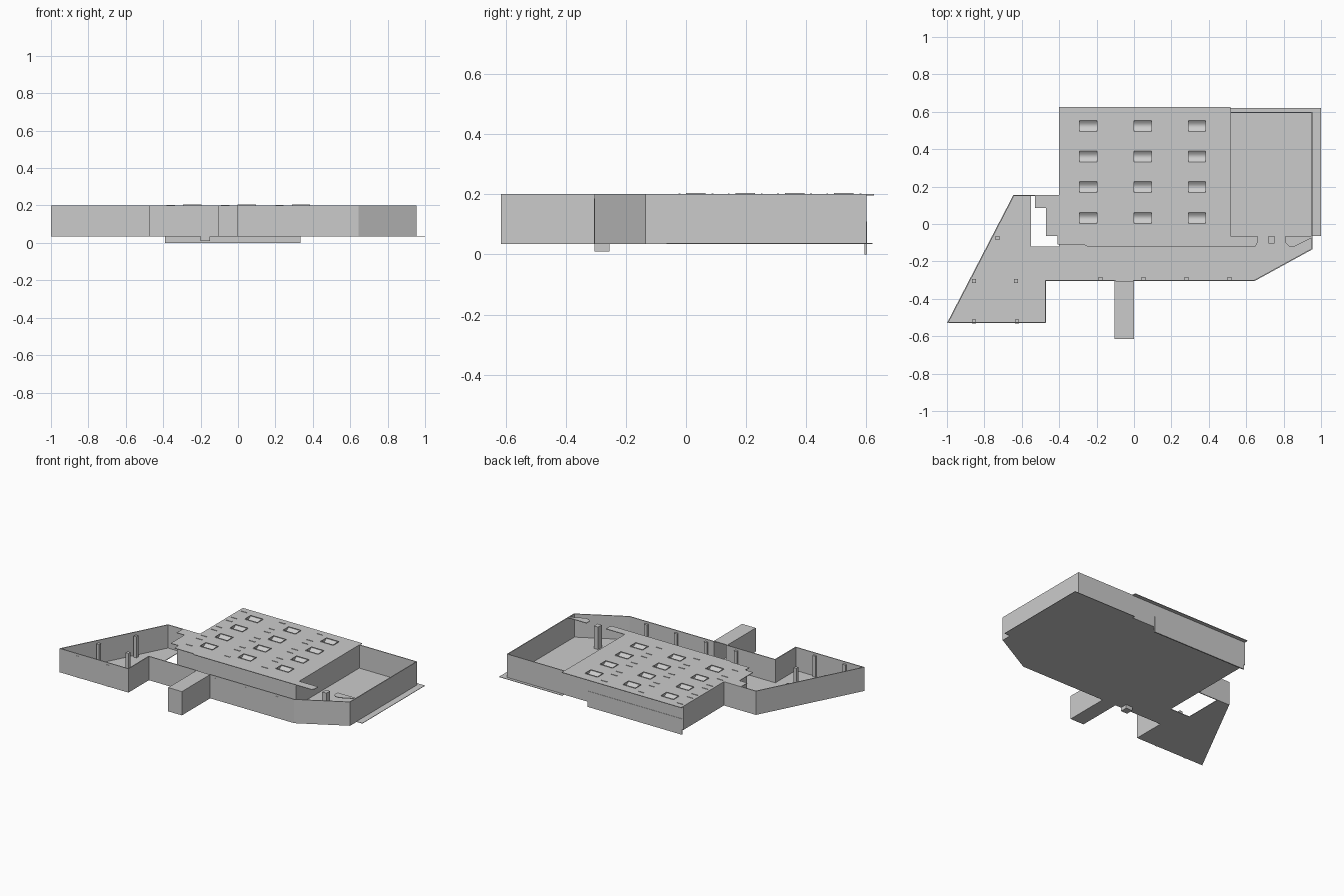
import bpy
import bmesh
import math

if "Cube" in bpy.data.objects:
    bpy.data.objects.remove(bpy.data.objects["Cube"], do_unlink=True)

BASE, TOP = 0.035, 0.2

grey = bpy.data.materials.new("light_grey")
grey.use_nodes = True
grey.diffuse_color = (0.6, 0.6, 0.6, 1)
grey.node_tree.nodes["Principled BSDF"].inputs["Base Color"].default_value = (0.6, 0.6, 0.6, 1)


def finish(name, bm):
    mesh = bpy.data.meshes.new(name)
    bm.to_mesh(mesh)
    bm.free()
    mesh.materials.append(grey)
    obj = bpy.data.objects.new(name, mesh)
    bpy.context.collection.objects.link(obj)
    return obj


def prism(name, points, low, high):
    """Solid upright slab over a counter-clockwise outline."""
    bm = bmesh.new()
    face = bm.faces.new([bm.verts.new((x, y, low)) for x, y in points])
    ext = bmesh.ops.extrude_face_region(bm, geom=[face])
    verts = [g for g in ext["geom"] if isinstance(g, bmesh.types.BMVert)]
    bmesh.ops.translate(bm, verts=verts, vec=(0, 0, high - low))
    bmesh.ops.recalc_face_normals(bm, faces=bm.faces)
    return finish(name, bm)


def box(name, x0, x1, y0, y1, z0, z1):
    return prism(name, [(x0, y0), (x1, y0), (x1, y1), (x0, y1)], z0, z1)


def wall(name, path, low=BASE, high=TOP, thick=0.006):
    """Thin upright wall along an open path, thickened inwards."""
    bm = bmesh.new()
    lower = [bm.verts.new((x, y, low)) for x, y in path]
    upper = [bm.verts.new((x, y, high)) for x, y in path]
    for i in range(len(path) - 1):
        bm.faces.new([lower[i], lower[i + 1], upper[i + 1], upper[i]])
    obj = finish(name, bm)
    mod = obj.modifiers.new("thickness", 'SOLIDIFY')
    mod.thickness = thick
    mod.offset = -1
    mod.use_even_offset = True
    return obj


# Outer shell: slanted wing, front stub, chamfered corner, right tray
outline = [(-0.645, 0.155), (-1, -0.53), (-0.47, -0.53), (-0.47, -0.305),
           (-0.105, -0.305), (-0.105, -0.615), (0, -0.615), (0, -0.305),
           (0.645, -0.305), (0.955, -0.135), (0.955, 0.6)]
wall("outer_wall", [(-0.4, 0.155)] + outline + [(0.515, 0.6)])

# Floor with an open notch behind the wing
prism("floor", outline + [(-0.4, 0.6), (-0.4, -0.12), (-0.55, -0.12), (-0.55, 0.155)],
      BASE, BASE + 0.004)
box("stub_lid", -0.105, 0, -0.615, -0.305, TOP - 0.004, TOP)

# Thin base flange around the tray
prism("base_flange", [(0.955, -0.065), (1, -0.065), (1, 0.62), (0.515, 0.62),
                      (0.515, 0.6), (0.955, 0.6)], BASE, BASE + 0.003)

# Walls of the raised block
wall("block_wall", [(0.515, -0.065), (0.515, 0.6), (-0.4, 0.6), (-0.4, -0.1),
                    (0.515, -0.1), (0.515, -0.065)])

# Top plate with stepped front edge
plate = prism("top_plate", [(-0.53, 0.155), (-0.53, 0.085), (-0.47, 0.085), (-0.47, -0.065),
                            (-0.41, -0.065), (-0.41, -0.11), (-0.27, -0.11), (-0.25, -0.12),
                            (0.65, -0.12), (0.66, -0.1), (0.66, -0.065), (0.515, -0.065),
                            (0.515, 0.625), (-0.4, 0.625), (-0.4, 0.155)], TOP - 0.004, TOP)

# Grid of scooped windows in the plate
KEY_W, KEY_D, SAG = 0.095, 0.062, 0.016
centres = [(x, y) for x in (-0.245, 0.047, 0.337) for y in (0.525, 0.361, 0.197, 0.033)]


def cutter_mesh():
    bm = bmesh.new()
    for x, y in centres:
        made = bmesh.ops.create_cube(bm, size=1)["verts"]
        bmesh.ops.scale(bm, vec=(KEY_W, KEY_D, 0.03), verts=made)
        bmesh.ops.translate(bm, vec=(x, y, TOP), verts=made)
    return bm


cutter = finish("window_cutter", cutter_mesh())
cutter.hide_render = True
cutter.hide_viewport = True
cutter.display_type = 'WIRE'
cut = plate.modifiers.new("windows", 'BOOLEAN')
cut.operation = 'DIFFERENCE'
cut.object = cutter

# Concave scoops below the windows
bm = bmesh.new()
for cx, cy in centres:
    rows = []
    for i in range(11):
        t = i / 10
        y, z = cy + (t - 0.5) * KEY_D, TOP - SAG * math.sin(math.pi * t)
        rows.append([bm.verts.new((cx + s * KEY_W / 2, y, z)) for s in (-1, 1)])
    for a, b in zip(rows, rows[1:]):
        bm.faces.new([a[0], a[1], b[1], b[0]]).smooth = True
    bm.faces.new([r[0] for r in rows])
    bm.faces.new([r[1] for r in reversed(rows)])
finish("window_scoops", bm)

# Raised rims and small tabs beside each window
bm = bmesh.new()


def add_bar(x, y, w, d, h):
    made = bmesh.ops.create_cube(bm, size=1)["verts"]
    bmesh.ops.scale(bm, vec=(w, d, h), verts=made)
    bmesh.ops.translate(bm, vec=(x, y, TOP + h / 2), verts=made)


for cx, cy in centres:
    for s in (-1, 1):
        add_bar(cx, cy + s * KEY_D / 2, KEY_W, 0.003, 0.004)
        add_bar(cx + s * KEY_W / 2, cy, 0.003, KEY_D, 0.004)
        add_bar(cx - 0.115, cy + s * 0.055, 0.045, 0.006, 0.003)
finish("rims_and_tabs", bm)

# Support posts
for i, (x, y) in enumerate([(-0.855, -0.305), (-0.63, -0.305), (-0.73, -0.075),
                            (-0.855, -0.522), (-0.625, -0.522), (-0.18, -0.295),
                            (0.05, -0.295), (0.28, -0.295), (0.51, -0.295)]):
    box(f"post_{i + 1}", x - 0.011, x + 0.011, y - 0.011, y + 0.011, BASE, TOP - 0.015)
box("tray_post", 0.72, 0.752, -0.105, -0.065, BASE, TOP - 0.005)
prism("corner_tab", [(0.81, -0.1), (0.83, -0.12), (0.86, -0.12), (0.95, -0.075),
                     (0.95, -0.065), (0.81, -0.065)], TOP - 0.004, TOP)

# Underside clip and rear strip
box("underside_clip", -0.2, -0.15, -0.305, -0.255, 0.01, BASE)
box("rear_strip", -0.39, 0.335, 0.594, 0.602, 0, 0.11)
